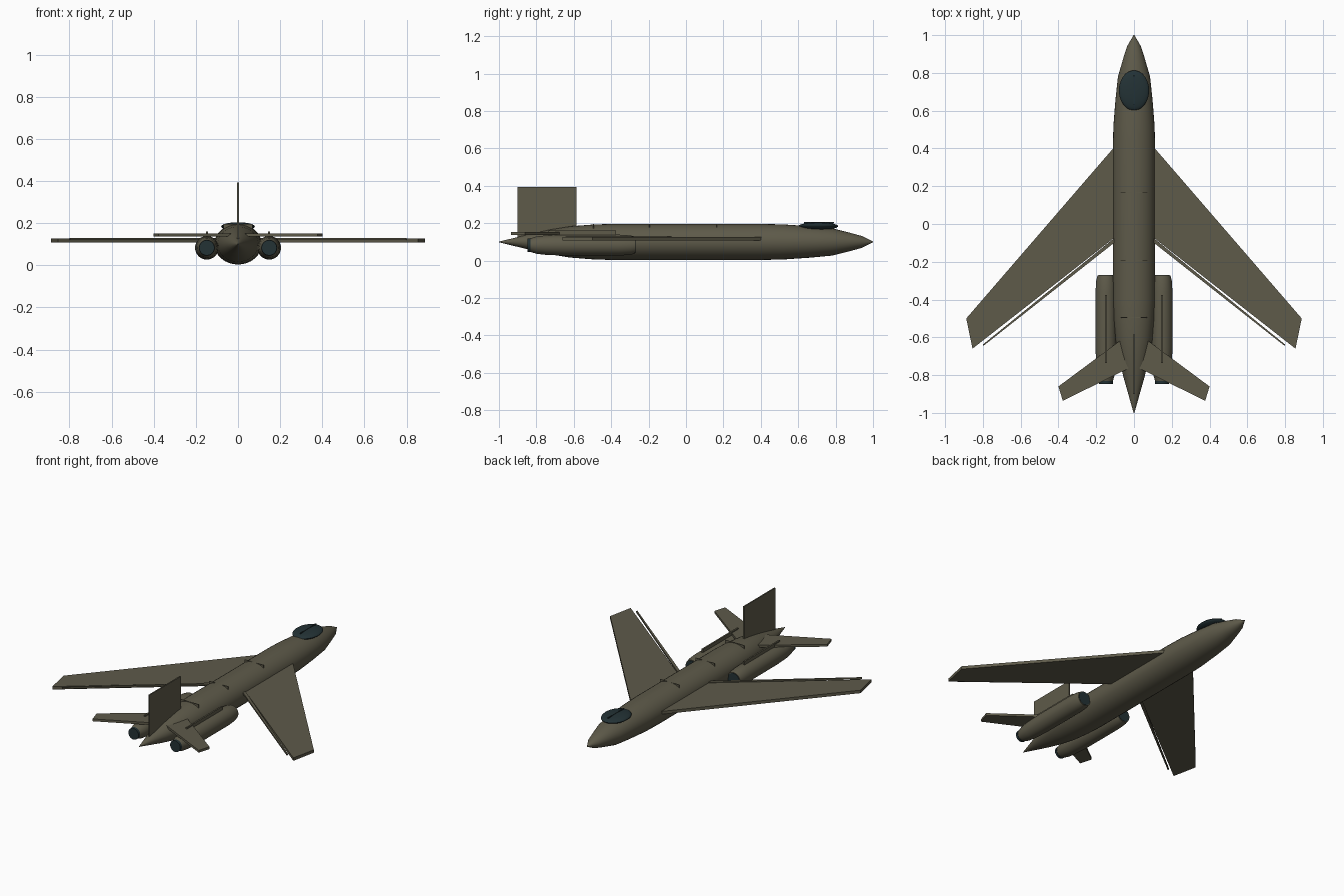
import bpy, bmesh, math
from mathutils import Vector

if "Cube" in bpy.data.objects:
    bpy.data.objects.remove(bpy.data.objects["Cube"])


def material(name, rgb):
    m = bpy.data.materials.new(name)
    m.diffuse_color = (*rgb, 1)
    m.use_nodes = True
    m.node_tree.nodes["Principled BSDF"].inputs["Base Color"].default_value = m.diffuse_color
    return m


OLIVE = material("olive_drab", (0.112, 0.103, 0.068))
GLASS = material("dark_teal", (0.017, 0.032, 0.036))


def finish(name, bm, mat, smooth=False):
    bmesh.ops.recalc_face_normals(bm, faces=bm.faces)
    me = bpy.data.meshes.new(name)
    bm.to_mesh(me)
    bm.free()
    me.materials.append(mat)
    ob = bpy.data.objects.new(name, me)
    bpy.context.collection.objects.link(ob)
    if smooth:
        bpy.ops.object.select_all(action='DESELECT')
        ob.select_set(True)
        bpy.context.view_layer.objects.active = ob
        bpy.ops.object.shade_smooth_by_angle(angle=math.radians(35))
    return ob


def lathe(name, profile, x, z, mat, squash=1.0, n=32):
    """Rings of (y, radius) along the length axis, capped at both ends."""
    bm = bmesh.new()
    rings = []
    for y, r in profile:
        rings.append([bm.verts.new((x + r * math.cos(2 * math.pi * i / n), y,
                                    z + squash * r * math.sin(2 * math.pi * i / n)))
                      for i in range(n)])
    for a, b in zip(rings, rings[1:]):
        for i in range(n):
            j = (i + 1) % n
            bm.faces.new((a[i], a[j], b[j], b[i]))
    bm.faces.new(rings[0])
    bm.faces.new(rings[-1])
    return finish(name, bm, mat, True)


def slab(name, outline, z0, z1, mat, side=1):
    """Flat plan outline (x, y) given thickness in z."""
    bm = bmesh.new()
    low = [bm.verts.new((side * x, y, z0)) for x, y in outline]
    top = [bm.verts.new((side * x, y, z1)) for x, y in outline]
    bm.faces.new(low)
    bm.faces.new(top)
    for i in range(len(low)):
        j = (i + 1) % len(low)
        bm.faces.new((low[i], low[j], top[j], top[i]))
    return finish(name, bm, mat)


def box(name, lo, hi, mat):
    return slab(name, [(lo[0], lo[1]), (hi[0], lo[1]), (hi[0], hi[1]), (lo[0], hi[1])],
                lo[2], hi[2], mat)


# Fuselage with pointed nose (+y) and tail
lathe("fuselage", [(-1, 0.002), (-0.81, 0.056), (-0.72, 0.078), (-0.62, 0.097),
                   (-0.5, 0.108), (-0.4, 0.112), (0.4, 0.112), (0.52, 0.109),
                   (0.66, 0.098), (0.78, 0.085), (0.88, 0.056), (0.94, 0.037),
                   (1, 0.002)], 0, 0.1, OLIVE, squash=0.86)

# Canopy and its centre rib
bm = bmesh.new()
bmesh.ops.create_uvsphere(bm, u_segments=32, v_segments=16, radius=1)
for v in bm.verts:
    v.co = Vector((v.co.x * 0.08, 0.707 + v.co.y * 0.106, 0.184 + v.co.z * 0.02))
finish("canopy", bm, GLASS, True)
box("canopy_rib", (-0.003, 0.63, 0.199), (0.003, 0.79, 0.206), GLASS)

# Tail fin
box("tail_fin", (-0.004, -0.9, 0.12), (0.004, -0.585, 0.393), OLIVE)

# Raised seams across the back
for i, y in enumerate((0.165, -0.195, -0.495)):
    box(f"back_seam_{i + 1}", (-0.068, y - 0.002, 0.17), (0.068, y + 0.002, 0.1955), OLIVE)

# Mirrored parts
for side, label in ((1, "right"), (-1, "left")):
    slab(f"{label}_wing", [(0.05, 0.47), (0.888, -0.5), (0.855, -0.66), (0.05, -0.03)],
         0.107, 0.126, OLIVE, side)
    slab(f"{label}_flap_edge", [(0.08, -0.055), (0.8, -0.638), (0.797, -0.645), (0.08, -0.08)],
         0.12, 0.13, OLIVE, side)
    slab(f"{label}_tailplane", [(0.03, -0.585), (0.4, -0.86), (0.377, -0.936), (0.03, -0.765)],
         0.137, 0.152, OLIVE, side)
    x = side * 0.148
    lathe(f"{label}_engine", [(-0.838, 0.034), (-0.8, 0.046), (-0.75, 0.052), (-0.65, 0.056),
                              (-0.36, 0.056), (-0.3, 0.052), (-0.272, 0.045)],
          x, 0.083, OLIVE)
    lathe(f"{label}_intake", [(-0.28, 0.041), (-0.27, 0.041)], x, 0.083, GLASS)
    lathe(f"{label}_exhaust", [(-0.832, 0.037), (-0.848, 0.036)], x, 0.083, GLASS)
    box(f"{label}_engine_rail", (x - 0.005, -0.735, 0.12), (x + 0.005, -0.375, 0.16), OLIVE)
